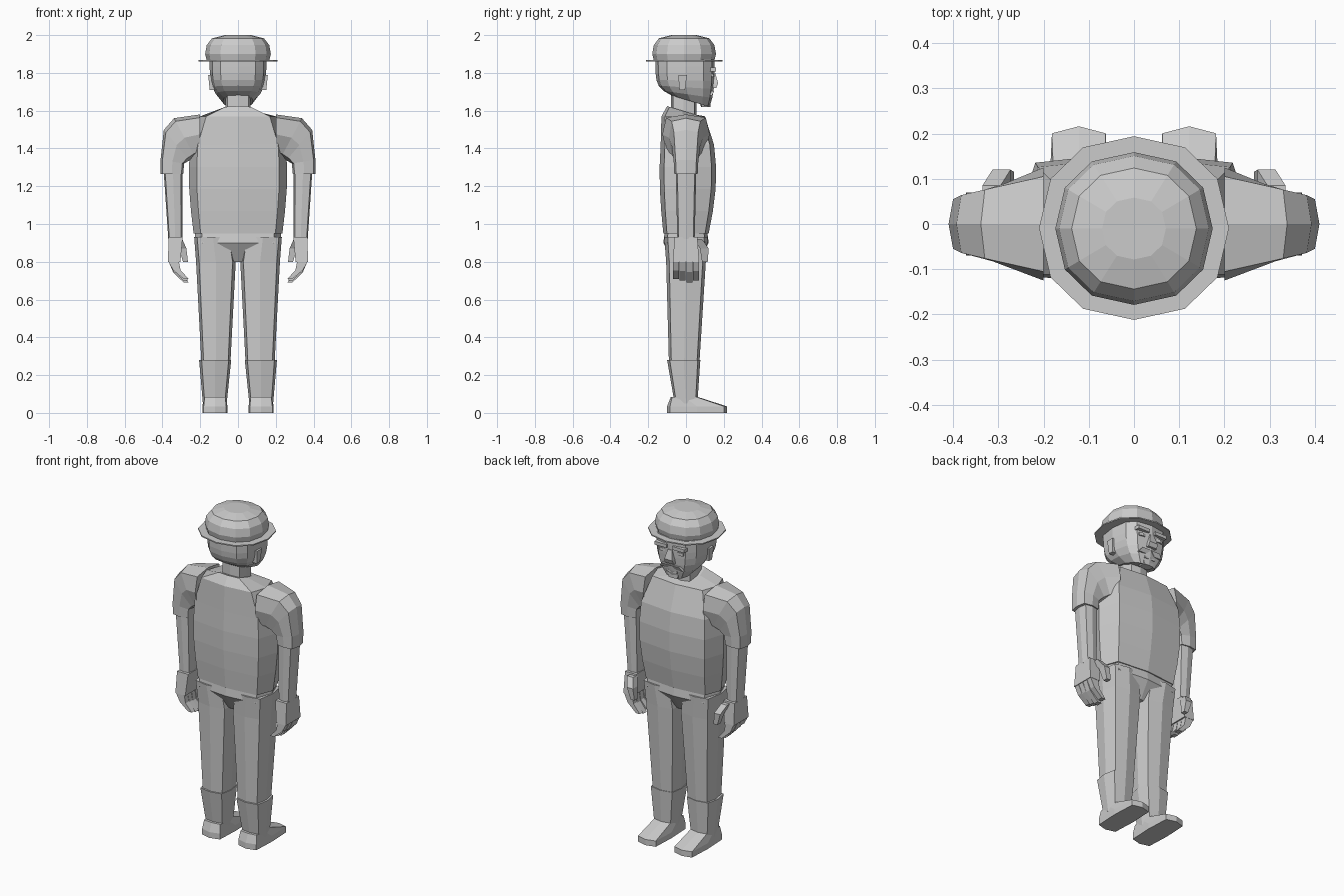
import bpy, bmesh, math
from mathutils import Vector

cube = bpy.data.objects.get("Cube")
if cube:
    bpy.data.objects.remove(cube)

grey = bpy.data.materials.new("plain grey")
grey.use_nodes = True
grey.diffuse_color = (0.6, 0.6, 0.6, 1)
grey.node_tree.nodes["Principled BSDF"].inputs["Base Color"].default_value = grey.diffuse_color


def lerp(start, end, t):
    return start + (end - start) * t


def soft(value, power):
    """Signed power, used to round off boxes."""
    return math.copysign(abs(value) ** power, value)


# A section is a centre with two half axes
def section(z, wide, deep, x=0, y=0, tilt=0):
    """Level section from its half width and half depth, sloping along y by tilt."""
    return Vector((x, y, z)), Vector((wide, 0, 0)), Vector((0, deep, tilt * deep))


def slant(outer, inner, deep):
    """Section spanning two points of the xz plane."""
    return (outer + inner) / 2, (outer - inner) / 2, Vector((0, deep, 0))


def loft(name, sections, side=1, sides=8, power=0.5, phase=0):
    """Skin a rounded outline through the sections; side=-1 mirrors it."""
    bm = bmesh.new()
    rings = []
    for centre, across, along in sections:
        ring = []
        for i in range(sides):
            angle = math.tau * (i + phase) / sides
            point = centre + across * soft(math.cos(angle), power) + along * soft(math.sin(angle), power)
            ring.append(bm.verts.new((point.x * side, point.y, point.z)))
        rings.append(ring)
    for lower, upper in zip(rings, rings[1:]):
        for i in range(sides):
            bm.faces.new((lower[i - 1], lower[i], upper[i], upper[i - 1]))
    bm.faces.new(rings[0])
    bm.faces.new(rings[-1])
    bmesh.ops.recalc_face_normals(bm, faces=bm.faces)
    mesh = bpy.data.meshes.new(name)
    bm.to_mesh(mesh)
    bm.free()
    mesh.materials.append(grey)
    bpy.context.collection.objects.link(bpy.data.objects.new(name, mesh))


def block(name, sections, side=1):
    """Square-cornered loft."""
    loft(name, sections, side, sides=4, power=0, phase=0.5)


# Shirt body swells from the waist to the chest, then closes at the collar
shirt = []
for i in range(5):
    swell = math.sin(math.pi * 0.75 * i / 4)
    shirt.append(section(lerp(0.95, 1.42, i / 4), lerp(0.235, 0.26, swell),
                         lerp(0.12, 0.15, swell), y=0.01 * swell))
shirt.append(section(1.57, 0.2, 0.115, y=-0.015))
shirt.append(section(1.6, 0.08, 0.08, y=-0.02, tilt=-0.3))
loft("shirt", shirt)

# Hips and neck
loft("hips", [section(0.98, 0.225, 0.11), section(0.9, 0.23, 0.12), section(0.8, 0.05, 0.06)])
loft("neck", [section(z, 0.067, 0.067, y=-0.012) for z in (1.57, 1.74)])

# Head narrows and slopes forward towards the jaw
head = []
for i in range(7):
    t = i / 6
    jaw = (1 - t) ** 4
    head.append(section(lerp(1.65, 1.87, t), lerp(0.15, 0.08, jaw), lerp(0.157, 0.1, jaw),
                        y=lerp(-0.005, 0.025, jaw), tilt=-0.3 * jaw))
loft("head", head, sides=12, power=0.7)

# Nose, lip and chin
block("nose", [section(1.72, 0.03, 0.03, y=0.13), section(1.745, 0.027, 0.03, y=0.14),
               section(1.8, 0.013, 0.03, y=0.125)])
block("lower_lip", [section(z, 0.035, 0.02, y=0.115) for z in (1.655, 1.668)])
loft("chin", [section(1.62, 0.035, 0.025, y=0.105), section(1.65, 0.045, 0.03, y=0.1)])

# Hat with a thin brim and a domed crown
loft("hat_brim", [section(z, 0.21, 0.203, y=-0.009) for z in (1.861, 1.868)], sides=12, power=0.9)
crown = [section(1.865, 0.165, 0.16, y=-0.01)]
for degrees in range(0, 90, 28):
    angle = math.radians(degrees)
    radius = 0.174 * math.cos(angle) ** 0.4
    crown.append(section(lerp(1.9, 2, math.sin(angle)), radius, radius * 0.97, y=-0.01))
loft("hat_crown", crown, sides=12, power=0.9)

for side, tag in ((1, "left"), (-1, "right")):
    # Brow, eye, moustache half and ear
    block(tag + "_brow", [section(z, 0.04, 0.03, x=0.06, y=0.13) for z in (1.808, 1.828)], side)
    loft(tag + "_eye", [section(z, 0.025, 0.03, x=0.06, y=0.12) for z in (1.777, 1.795)], side)
    block(tag + "_moustache", [section(1.68, 0.025, 0.03, x=0.055, y=0.108),
                               section(1.705, 0.03, 0.03, x=0.03, y=0.12)], side)
    block(tag + "_ear", [section(1.71, 0.015, 0.015, x=0.135, y=-0.02),
                         section(1.79, 0.012, 0.023, x=0.146, y=-0.018)], side)

    # Sleeve sweeps over the shoulder and drops to an open hem
    sleeve = []
    for i in range(4):
        t = i / 3
        angle = math.pi / 2 * (1 - t)
        outer = Vector((0.2 + 0.21 * soft(math.cos(angle), 0.6), 0,
                        1.34 + 0.24 * soft(math.sin(angle), 0.6)))
        inner = Vector((lerp(0.2, 0.285, t), 0, lerp(1.37, 1.32, t)))
        sleeve.append(slant(outer, inner, lerp(0.125, 0.065, math.sqrt(t))))
    sleeve.append(section(1.265, 0.06, 0.062, x=0.35))
    loft(tag + "_sleeve", sleeve, side)

    # Forearm, palm and thumb
    loft(tag + "_forearm", [section(1.3, 0.05, 0.055, x=0.345),
                            section(0.92, 0.037, 0.046, x=0.332)], side)
    block(tag + "_palm", [section(0.93, 0.037, 0.06, x=0.33),
                          section(0.8, 0.033, 0.07, x=0.338)], side)
    block(tag + "_thumb", [section(0.92, 0.02, 0.02, x=0.315, y=0.065),
                           section(0.87, 0.02, 0.023, x=0.293, y=0.097),
                           section(0.8, 0.013, 0.015, x=0.278, y=0.1)], side)

    # Fingers curl inwards
    for i in range(4):
        length = 0.11 - 0.01 * abs(i - 2)
        block(f"{tag}_finger_{i + 1}", [
            section(0.8 - length * t, lerp(0.027, 0.013, t), 0.016,
                    x=lerp(0.34, 0.275, t * t), y=0.035 * (i - 1.5))
            for t in (0, 0.5, 1)], side)

    # Trouser leg, boot cuff and shoe
    loft(tag + "_leg", [section(0.93, 0.1, 0.115, x=0.132),
                        section(0.8, 0.105, 0.105, x=0.117),
                        section(0.25, 0.076, 0.08, x=0.117, y=-0.01)], side)
    loft(tag + "_cuff", [section(0.28, 0.085, 0.088, x=0.121, y=-0.012),
                         section(0.05, 0.063, 0.06, x=0.123)], side)
    sole = [section(z, 0.066, 0.158, x=0.122, y=0.058) for z in (0, 0.035)]
    loft(tag + "_shoe", sole + [section(0.085, 0.06, 0.07, x=0.122, y=-0.01)], side, power=0.3)
